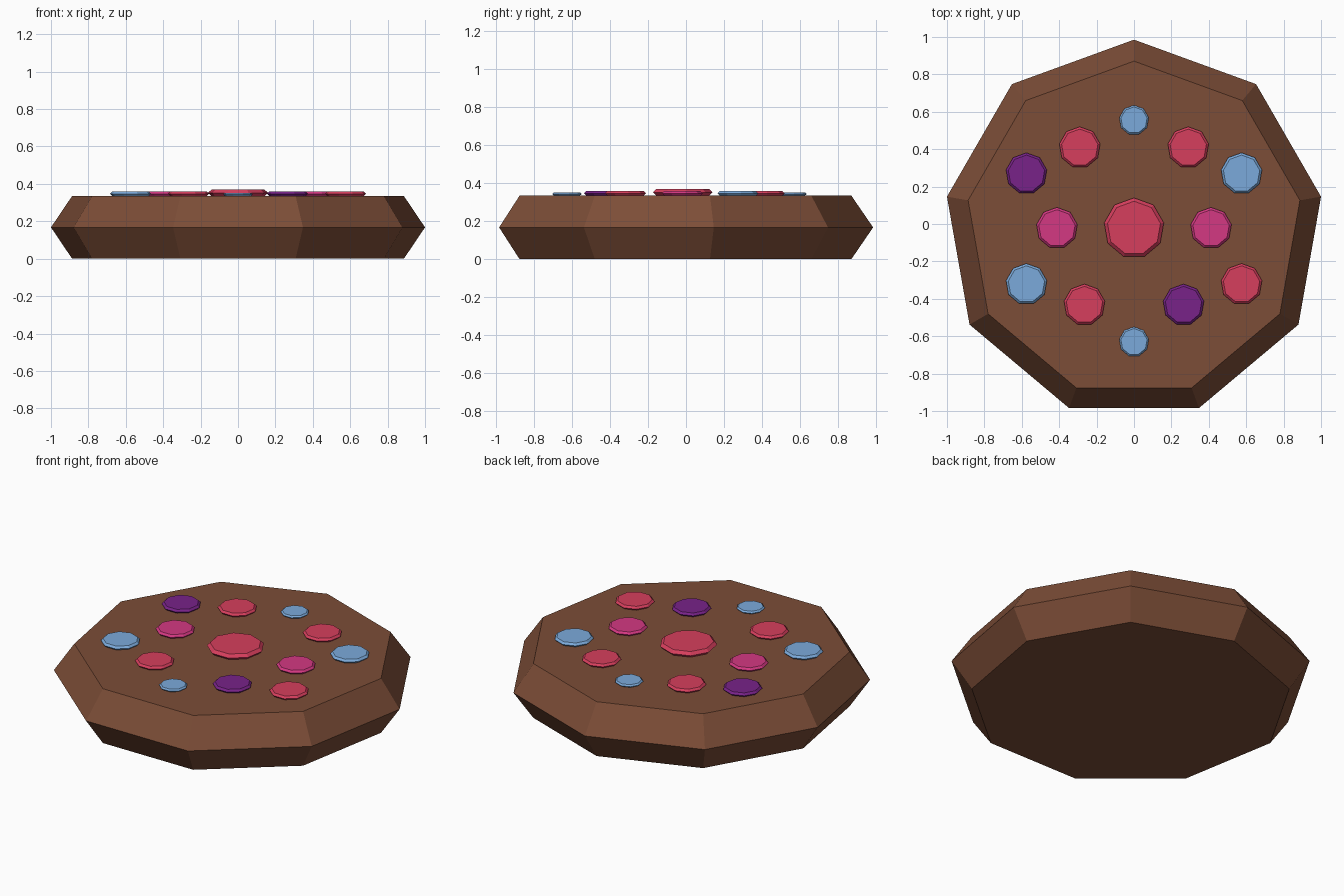
import bpy
import bmesh
from math import cos, sin, pi

cube = bpy.data.objects.get("Cube")
if cube:
    bpy.data.objects.remove(cube)

SIDES = 9
RIM_RATIO = 0.887  # flat faces are narrower than the girdle
PLATE_TOP = 0.335


def make_material(name, hex_code):
    srgb = [int(hex_code[i:i + 2], 16) / 255 for i in (0, 2, 4)]
    color = [c / 12.92 if c < 0.04 else ((c + 0.055) / 1.055) ** 2.4 for c in srgb] + [1]
    mat = bpy.data.materials.new(name)
    mat.use_nodes = True
    mat.diffuse_color = color
    bsdf = mat.node_tree.nodes["Principled BSDF"]
    bsdf.inputs["Base Color"].default_value = color
    bsdf.inputs["Roughness"].default_value = 0.8
    return mat


def faceted_disc(name, x, y, base, radius, height, mat):
    """Nine-sided disc, widest at mid height, one corner pointing back."""
    bm = bmesh.new()
    rings = []
    for level, scale in ((0, RIM_RATIO), (0.5, 1), (1, RIM_RATIO)):
        ring = []
        for i in range(SIDES):
            a = pi / 2 + 2 * pi * i / SIDES
            ring.append(bm.verts.new((radius * scale * cos(a), radius * scale * sin(a), height * level)))
        rings.append(ring)
    for low, high in zip(rings, rings[1:]):
        for i in range(SIDES):
            j = (i + 1) % SIDES
            bm.faces.new((low[i], low[j], high[j], high[i]))
    bm.faces.new(rings[0][::-1])
    bm.faces.new(rings[-1])
    mesh = bpy.data.meshes.new(name)
    bm.to_mesh(mesh)
    bm.free()
    mesh.materials.append(mat)
    obj = bpy.data.objects.new(name, mesh)
    obj.location = (x, y, base)
    bpy.context.collection.objects.link(obj)


brown = make_material("brown", "7c4d37")
red = make_material("red", "d63e5d")
blue = make_material("light blue", "7baadb")
purple = make_material("purple", "782288")
pink = make_material("pink", "d43882")

# Base plate
faceted_disc("base_plate", 0, -0.03, 0, 1.0154, PLATE_TOP, brown)

# Gems on the centre line
for name, y, radius, mat in (("centre_gem", -0.022, 0.162, red),
                             ("back_gem", 0.555, 0.08, blue),
                             ("front_gem", -0.63, 0.08, blue)):
    faceted_disc(name, 0, y, PLATE_TOP, radius, radius * 0.215, mat)

# Paired gems: x, y, left colour, right colour
pairs = (("inner_back_gem", 0.29, 0.409, red, red),
         ("outer_back_gem", 0.575, 0.27, blue, purple),
         ("middle_gem", 0.412, -0.022, pink, pink),
         ("outer_front_gem", 0.575, -0.322, red, blue),
         ("inner_front_gem", 0.265, -0.432, purple, red))
for name, x, y, left, right in pairs:
    for side, sign, mat in (("left", 1, left), ("right", -1, right)):
        faceted_disc(f"{side}_{name}", sign * x, y, PLATE_TOP, 0.111, 0.024, mat)
